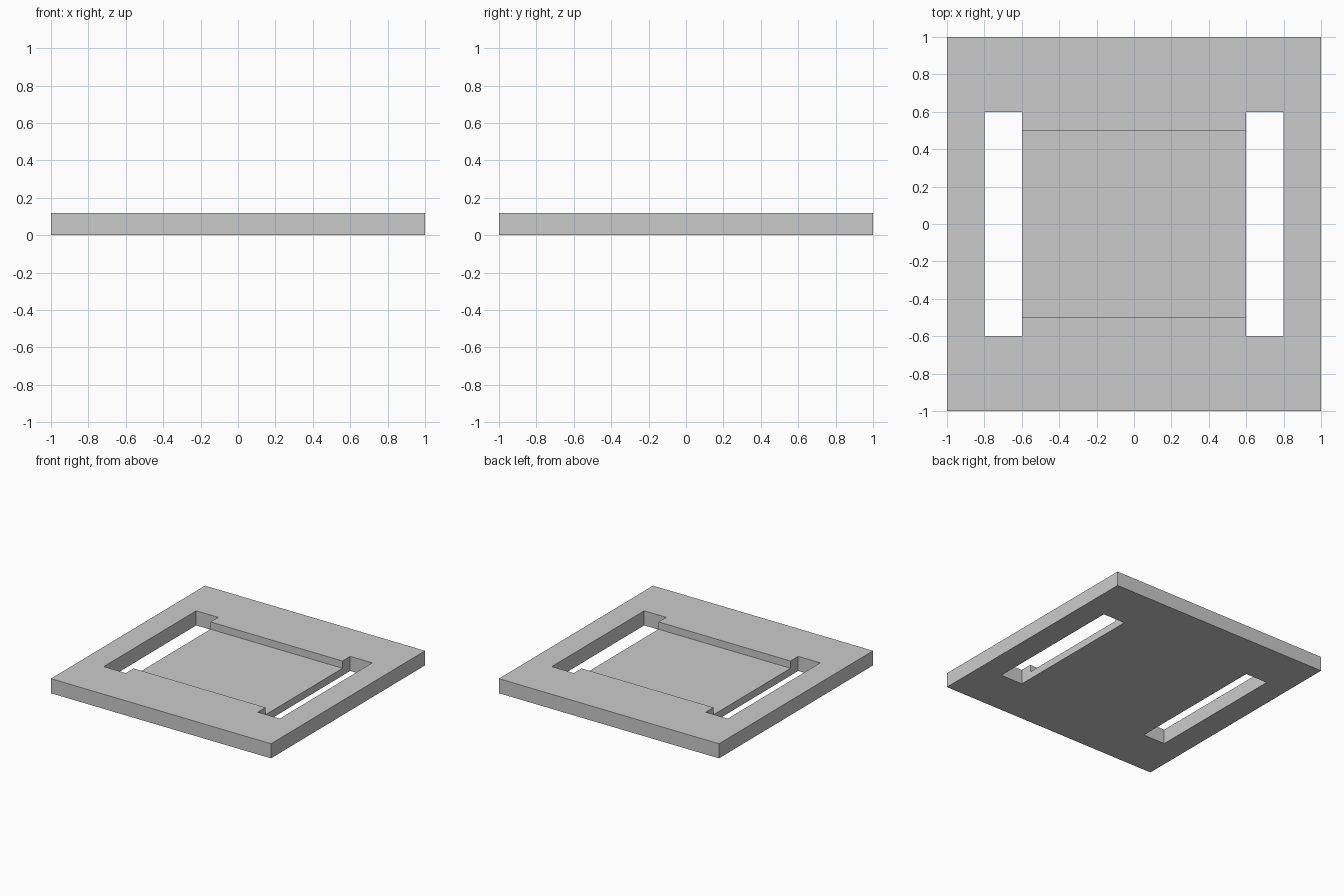
import bpy

if "Cube" in bpy.data.objects:
    bpy.data.objects.remove(bpy.data.objects["Cube"], do_unlink=True)

HEIGHT = 0.12
FLOOR = 0.06

# Single grey finish
grey = bpy.data.materials.new("plain_grey")
grey.use_nodes = True
colour = (0.6, 0.6, 0.6, 1)
grey.diffuse_color = colour
grey.node_tree.nodes["Principled BSDF"].inputs["Base Color"].default_value = colour


def box(name, x0, x1, y0, y1, z0, z1):
    bpy.ops.mesh.primitive_cube_add(
        size=1, location=((x0 + x1) / 2, (y0 + y1) / 2, (z0 + z1) / 2))
    obj = bpy.context.object
    obj.name = name
    obj.scale = (x1 - x0, y1 - y0, z1 - z0)
    bpy.ops.object.transform_apply(location=True, rotation=False, scale=True)
    obj.data.materials.append(grey)
    return obj


def cut(target, cutter):
    mod = target.modifiers.new(cutter.name, "BOOLEAN")
    mod.operation = "DIFFERENCE"
    mod.solver = "EXACT"
    mod.object = cutter
    bpy.context.view_layer.objects.active = target
    bpy.ops.object.modifier_apply(modifier=mod.name)
    bpy.data.objects.remove(cutter, do_unlink=True)


# Square base plate
plate = box("base_plate", -1, 1, -1, 1, 0, HEIGHT)

# Through slots on both sides
cut(plate, box("left_slot", 0.6, 0.8, -0.6, 0.6, -0.1, 0.3))
cut(plate, box("right_slot", -0.8, -0.6, -0.6, 0.6, -0.1, 0.3))

# Shallow central recess that opens into the slots
cut(plate, box("centre_recess", -0.7, 0.7, -0.5, 0.5, FLOOR, 0.3))
